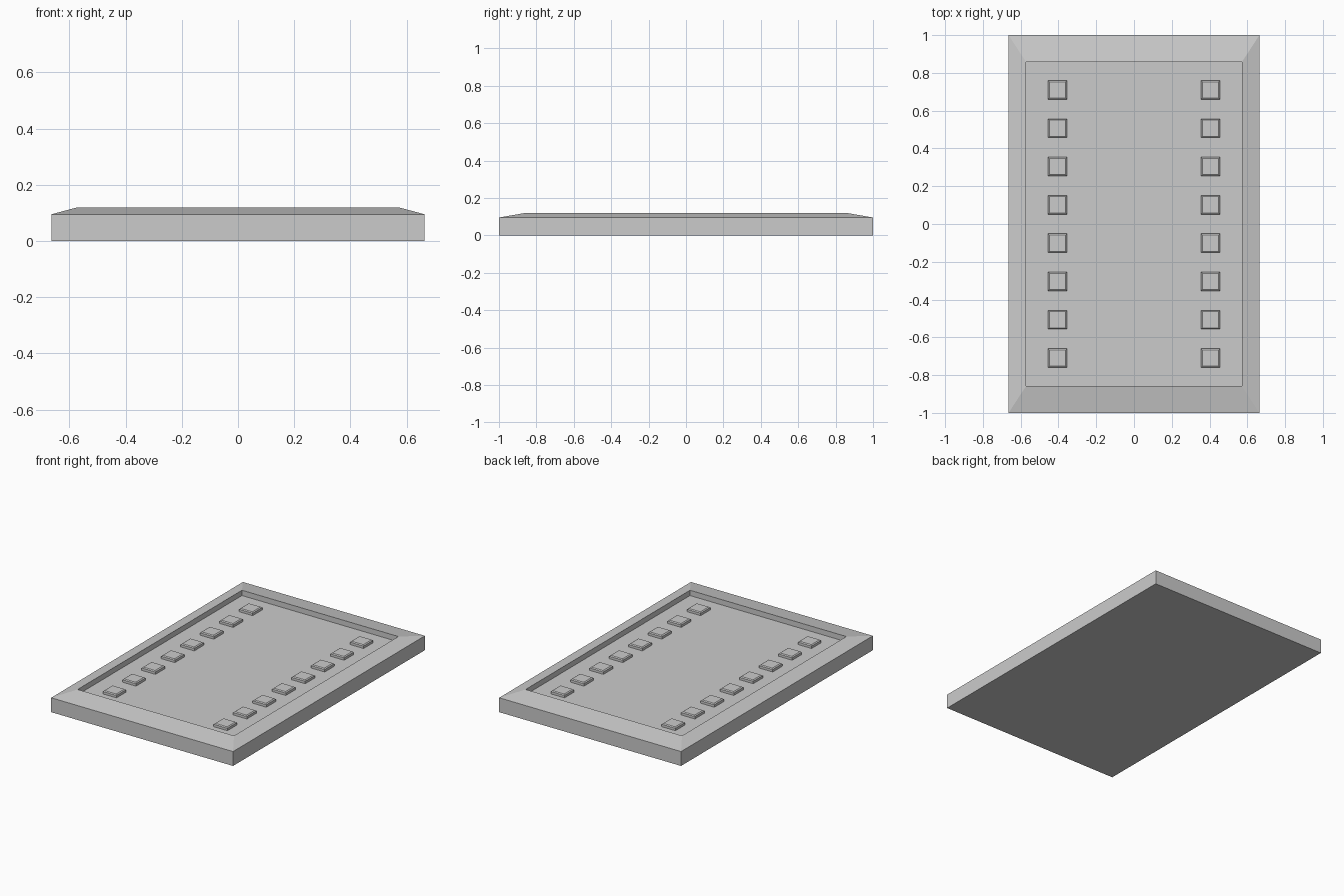
import bpy, bmesh

if "Cube" in bpy.data.objects:
    bpy.data.objects.remove(bpy.data.objects["Cube"])


def finish(name, bm):
    bmesh.ops.recalc_face_normals(bm, faces=bm.faces)
    mesh = bpy.data.meshes.new(name)
    bm.to_mesh(mesh)
    bm.free()
    obj = bpy.data.objects.new(name, mesh)
    bpy.context.collection.objects.link(obj)
    return obj


def stacked_rectangles(name, rings, location=(0, 0, 0)):
    """Skin rectangular rings (half x, half y, z) and cap both ends."""
    bm = bmesh.new()
    loops = [[bm.verts.new((sx * x, sy * y, z))
              for sx, sy in ((-1, -1), (1, -1), (1, 1), (-1, 1))]
             for x, y, z in rings]
    for a, b in zip(loops, loops[1:]):
        for i in range(4):
            j = (i + 1) % 4
            bm.faces.new((a[i], a[j], b[j], b[i]))
    bm.faces.new(loops[0][::-1])
    bm.faces.new(loops[-1])
    obj = finish(name, bm)
    obj.location = location
    return obj


FLOOR = 0.085

# Tray: slab with sloping border and recessed floor
stacked_rectangles("tray", [
    (0.664, 1.0, 0.0),
    (0.664, 1.0, 0.095),
    (0.571, 0.857, 0.12),
    (0.571, 0.857, FLOOR),
])

# Two rows of raised square pads with chamfered tops
for side, x in (("left", -0.405), ("right", 0.405)):
    for i in range(8):
        y = 0.71 - i * 1.42 / 7
        stacked_rectangles(f"{side}_pad_{i + 1}", [
            (0.05, 0.05, -0.005),
            (0.05, 0.05, 0.016),
            (0.043, 0.043, 0.021),
        ], (x, y, FLOOR))
